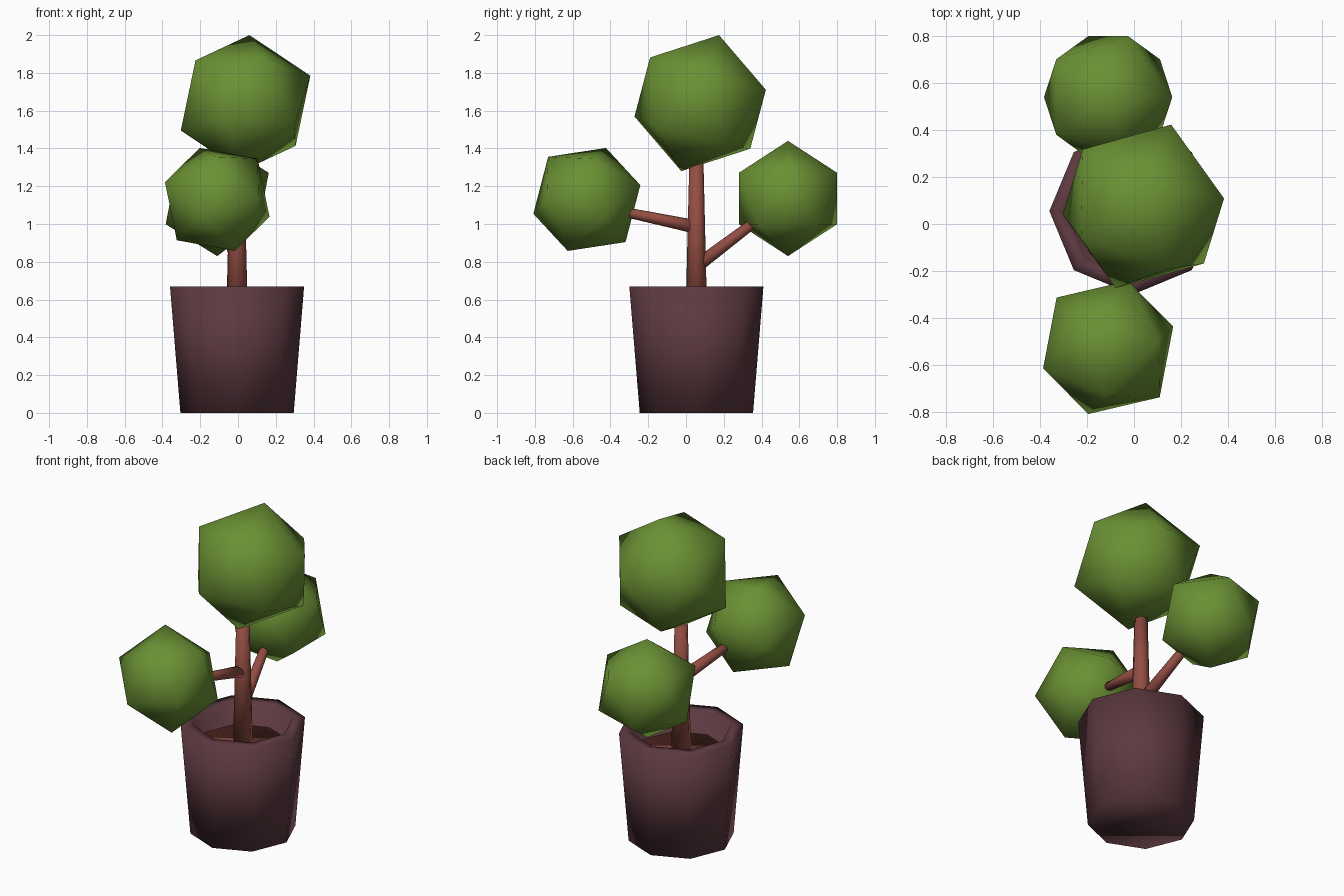
import bpy, bmesh, math
from mathutils import Vector, Matrix

if "Cube" in bpy.data.objects:
    bpy.data.objects.remove(bpy.data.objects["Cube"])

def material(name, rgb):
    m = bpy.data.materials.new(name)
    m.diffuse_color = (*rgb, 1)
    m.use_nodes = True
    m.node_tree.nodes["Principled BSDF"].inputs["Base Color"].default_value = m.diffuse_color
    return m

GREEN = material("leaf green", (0.143, 0.28, 0.034))
PLUM = material("plum pot", (0.107, 0.041, 0.051))
BROWN = material("red brown bark", (0.29, 0.075, 0.056))
AXIS = Vector((-0.005, 0.055, 0))

def finish(bm, name, mat, smooth=True):
    bmesh.ops.recalc_face_normals(bm, faces=bm.faces)
    for f in bm.faces:
        f.smooth = smooth
    me = bpy.data.meshes.new(name)
    bm.to_mesh(me)
    bm.free()
    me.materials.append(mat)
    ob = bpy.data.objects.new(name, me)
    bpy.context.collection.objects.link(ob)
    return ob

def lathe(name, profile, mat, sides=8):
    """Turn (radius, height) points around the pot axis, closing both ends."""
    bm = bmesh.new()
    rings = []
    for r, z in profile:
        rings.append([bm.verts.new(AXIS + Vector((r * math.cos(a), r * math.sin(a), z)))
                      for a in (math.tau * i / sides for i in range(sides))])
    for lo, hi in zip(rings, rings[1:]):
        for i in range(sides):
            j = (i + 1) % sides
            bm.faces.new((lo[i], lo[j], hi[j], hi[i]))
    bm.faces.new(rings[0][::-1])
    bm.faces.new(rings[-1])
    return finish(bm, name, mat)

def limb(name, start, end, r1, r2, sides=8):
    """Tapered round stick between two points."""
    start, end = Vector(start), Vector(end)
    d = end - start
    bm = bmesh.new()
    bmesh.ops.create_cone(bm, cap_ends=True, segments=sides, radius1=r1, radius2=r2,
                          depth=d.length,
                          matrix=Matrix.Translation((start + end) / 2)
                          @ d.to_track_quat('Z', 'Y').to_matrix().to_4x4())
    return finish(bm, name, BROWN)

def leaf_ball(name, centre, radius, up=(0, 0, 1), side=(1, 0, 0.5)):
    """Twenty-sided ball with one corner along up and a neighbouring one towards side."""
    z = Vector(up).normalized()
    x = Vector(side)
    x = (x - z * x.dot(z)).normalized()
    rot = Matrix((x, z.cross(x), z)).transposed().to_4x4()
    bm = bmesh.new()
    bmesh.ops.create_icosphere(bm, subdivisions=1, radius=radius,
                               matrix=Matrix.Translation(centre) @ rot)
    return finish(bm, name, GREEN)

# Pot with thick rim and hollow top, and the soil inside it
lathe("pot", [(0.30, 0), (0.355, 0.67), (0.285, 0.67), (0.255, 0.52)], PLUM)
lathe("soil", [(0.25, 0.515), (0.257, 0.535)], BROWN)

# Trunk and its two branches
limb("trunk", AXIS + Vector((0, 0, 0.52)), AXIS + Vector((0, 0, 1.35)), 0.057, 0.037)
limb("back_branch", (-0.005, 0.06, 0.78), (-0.075, 0.43, 1.06), 0.036, 0.025)
limb("front_branch", (-0.005, 0.05, 0.985), (-0.075, -0.38, 1.075), 0.036, 0.024)

# Three faceted balls of foliage
leaf_ball("top_foliage", (0.04, 0.075, 1.64), 0.374, (0.02, 0.10, 0.36), (0.34, 0.035, 0.15))
leaf_ball("back_foliage", (-0.11, 0.54, 1.135), 0.305)
leaf_ball("front_foliage", (-0.11, -0.525, 1.13), 0.305,
          (0.525, 1.768, 0.475), (1.725, 0.558, -0.573))
